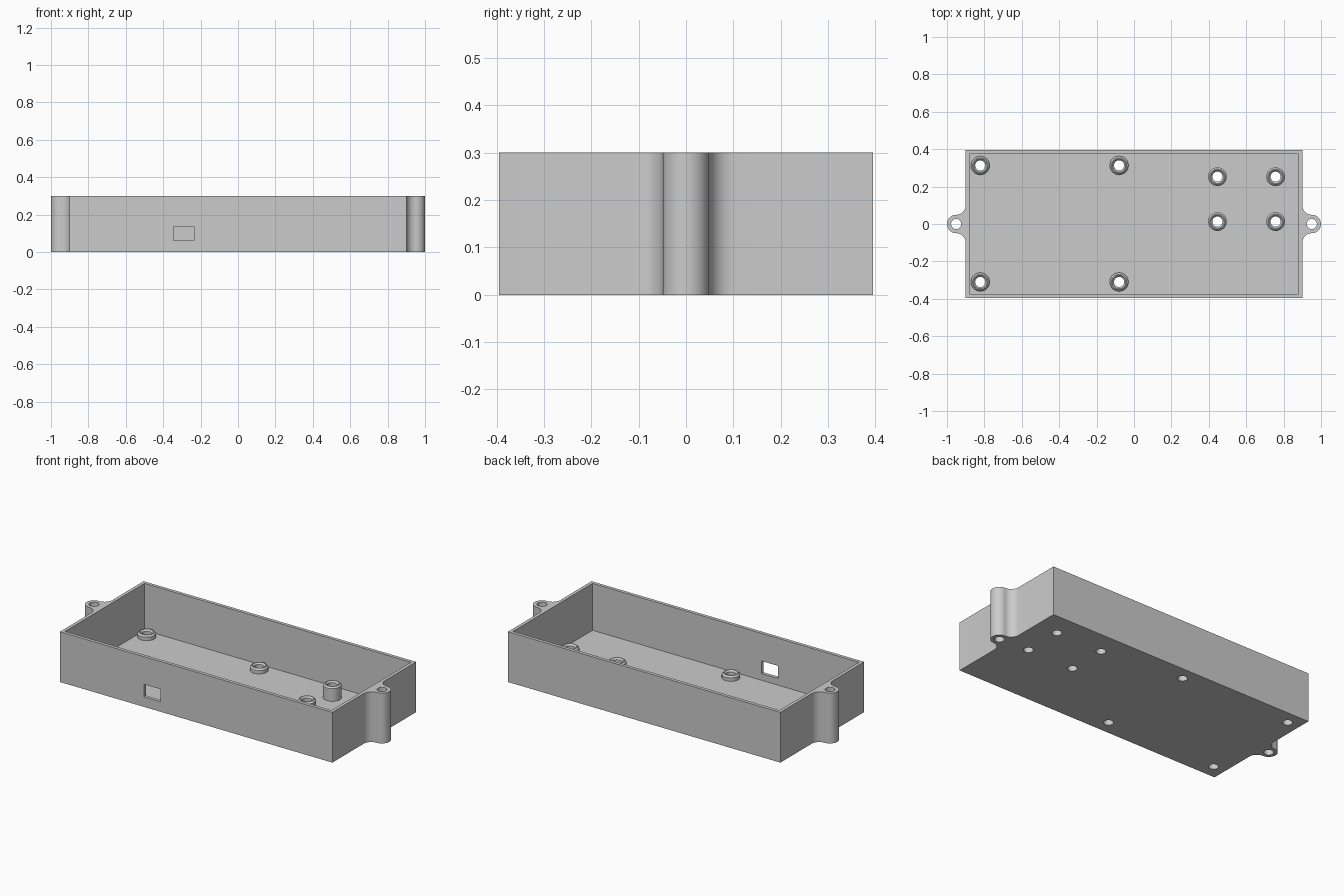
import bpy, bmesh
from math import cos, sin, pi

old = bpy.data.objects.get("Cube")
if old:
    bpy.data.objects.remove(old)

HX, HY, HEIGHT = 0.9, 0.395, 0.3
WALL, FLOOR = 0.02, 0.02
EAR_X, EAR_R, BORE = 0.951, 0.049, 0.027
SEG = 32

grey = bpy.data.materials.new("plain_grey")
grey.use_nodes = True
colour = (0.6, 0.6, 0.6, 1)
grey.diffuse_color = colour
grey.node_tree.nodes["Principled BSDF"].inputs["Base Color"].default_value = colour


def finish(name, bm):
    bmesh.ops.recalc_face_normals(bm, faces=bm.faces)
    mesh = bpy.data.meshes.new(name)
    bm.to_mesh(mesh)
    bm.free()
    mesh.materials.append(grey)
    ob = bpy.data.objects.new(name, mesh)
    bpy.context.collection.objects.link(ob)
    return ob


def prism(name, outline, z0, z1):
    """Extrude a plan outline from z0 to z1."""
    bm = bmesh.new()
    face = bm.faces.new([bm.verts.new((x, y, z0)) for x, y in outline])
    top = bmesh.ops.extrude_face_region(bm, geom=[face])["geom"]
    verts = [v for v in top if isinstance(v, bmesh.types.BMVert)]
    bmesh.ops.translate(bm, verts=verts, vec=(0, 0, z1 - z0))
    return finish(name, bm)


def arc(cx, cy, r, a0, a1, n):
    return [(cx + r * cos(a0 + (a1 - a0) * i / n),
             cy + r * sin(a0 + (a1 - a0) * i / n)) for i in range(n + 1)]


def rect(x0, x1, y0, y1):
    return [(x0, y0), (x1, y0), (x1, y1), (x0, y1)]


def circle(x, y, r):
    return arc(x, y, r, 0, 2 * pi, SEG)[:-1]


def smooth(ob):
    bpy.ops.object.select_all(action="DESELECT")
    ob.select_set(True)
    bpy.context.view_layer.objects.active = ob
    bpy.ops.object.shade_smooth_by_angle(angle=pi / 6)


# Case outline: a rectangle with a filleted screw ear at each end
fillet = EAR_X - HX
ear = (arc(EAR_X, -EAR_R - fillet, fillet, pi, pi / 2, 10)
       + arc(EAR_X, 0, EAR_R, -pi / 2, pi / 2, 20)[1:-1]
       + arc(EAR_X, EAR_R + fillet, fillet, -pi / 2, -pi, 10))
half = [(HX, -HY)] + ear + [(HX, HY)]
case = prism("case", half + [(-x, -y) for x, y in half], 0, HEIGHT)

# Standoff positions with the height of their tops
short = [(x, y, 0.05) for x in (-0.822, -0.08) for y in (-0.31, 0.313)]
tall = [(x, y, 0.105) for x in (0.446, 0.757) for y in (0.013, 0.253)]

# Cavity, port and screw holes
cutters = [
    prism("cavity", rect(-HX + WALL, HX - WALL, -HY + WALL, HY - WALL), FLOOR, 1),
    prism("port", rect(-0.345, -0.236, -HY - 0.1, -HY + 0.1), 0.06, 0.135),
]
holes = [(x, y) for x, y, top in short + tall] + [(-EAR_X, 0), (EAR_X, 0)]
cutters += [prism("hole", circle(x, y, BORE), -0.1, 0.5) for x, y in holes]
for cutter in cutters:
    cutter.hide_render = True
    mod = case.modifiers.new("cut", "BOOLEAN")
    mod.operation = "DIFFERENCE"
    mod.solver = "EXACT"
    mod.object = cutter
bpy.context.view_layer.objects.active = case
for mod in list(case.modifiers):
    bpy.ops.object.modifier_apply(modifier=mod.name)
for cutter in cutters:
    bpy.data.objects.remove(cutter)
smooth(case)


# Hollow standoffs with bevelled rims
def standoff(name, x, y, top, r=0.05, bevel=0.009):
    profile = [(r, FLOOR), (r, top - bevel), (r - bevel, top),
               (BORE + bevel, top), (BORE, top - bevel), (BORE, FLOOR)]
    bm = bmesh.new()
    rings = [[bm.verts.new((px, py, z)) for px, py in circle(x, y, rad)]
             for rad, z in profile]
    for a, b in zip(rings, rings[1:]):
        for i in range(SEG):
            j = (i + 1) % SEG
            bm.faces.new((a[i], a[j], b[j], b[i]))
    ob = finish(name, bm)
    # An open tube: make sure its faces point out of the solid
    if ob.data.polygons[0].normal.dot((ob.data.polygons[0].center.x - x,
                                       ob.data.polygons[0].center.y - y, 0)) < 0:
        ob.data.flip_normals()
    smooth(ob)


for i, spot in enumerate(short):
    standoff(f"short_standoff_{i + 1}", *spot)
for i, spot in enumerate(tall):
    standoff(f"tall_standoff_{i + 1}", *spot)
